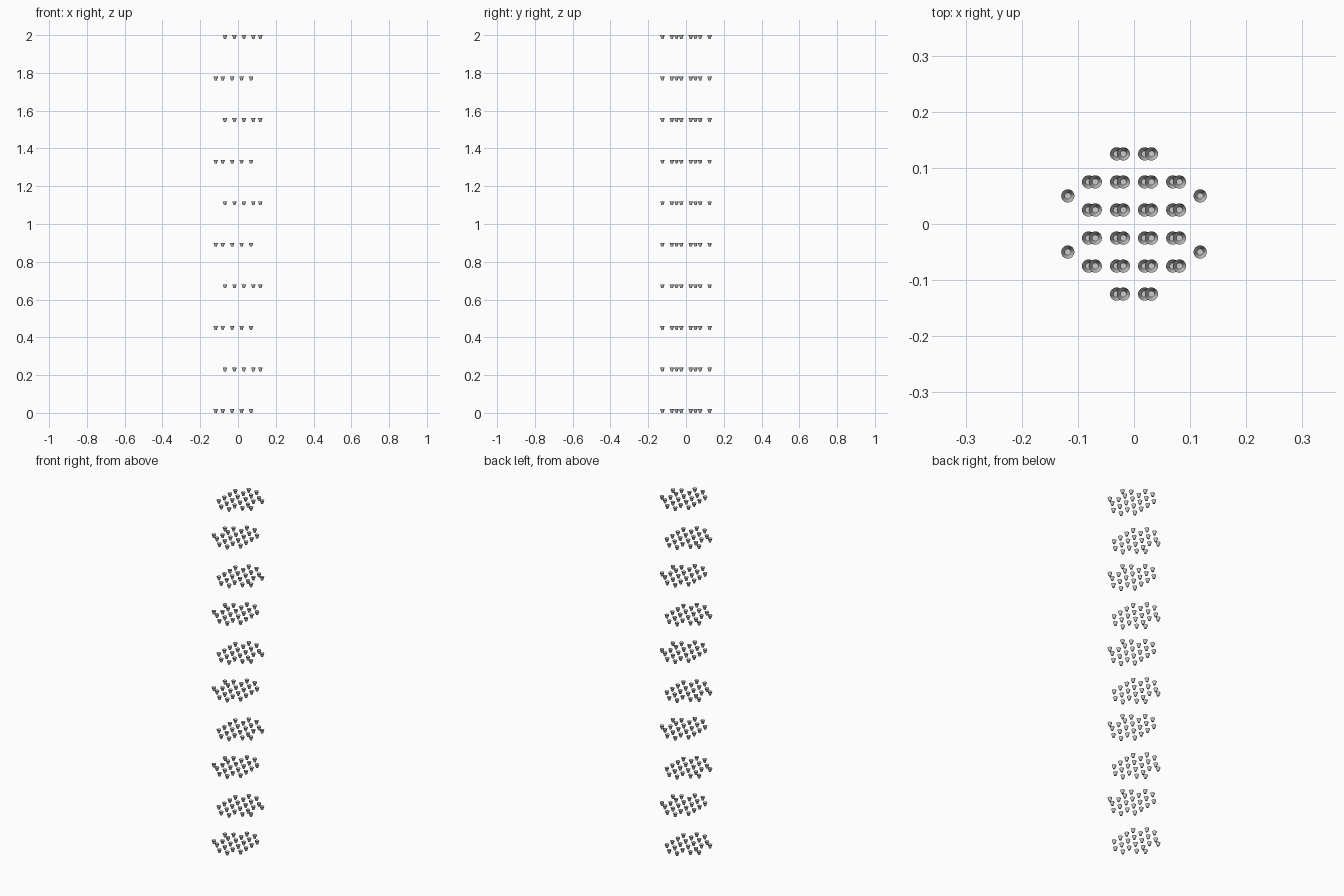
import bpy, bmesh
from mathutils import Matrix

if "Cube" in bpy.data.objects:
    bpy.data.objects.remove(bpy.data.objects["Cube"])

LAYERS, STEP = 10, 0.22
R_TOP, R_BASE, HEIGHT, SIDES = 0.0118, 0.0055, 0.02, 24


def layer_points():
    # rounded 4 x 6 grid plus two outlying cups on the left
    pts = []
    for y in (-0.125, -0.075, -0.025, 0.025, 0.075, 0.125):
        xs = (-0.025, 0.025) if abs(y) > 0.1 else (-0.075, -0.025, 0.025, 0.075)
        pts += [(x - 0.006, y) for x in xs]
    return pts + [(-0.118, -0.05), (-0.118, 0.05)]


def add_cup(bm, x, y, z):
    # open-topped tapered cup with a small flat base
    verts = bmesh.ops.create_cone(
        bm, cap_ends=True, segments=SIDES, radius1=R_BASE, radius2=R_TOP,
        depth=HEIGHT, matrix=Matrix.Translation((x, y, z + HEIGHT / 2)))["verts"]
    faces = {f for v in verts for f in v.link_faces}
    lid = [f for f in faces if f.normal.z > 0.9 or
           (len(f.verts) == SIDES and f.calc_center_median().z > z + HEIGHT / 2)]
    bmesh.ops.delete(bm, geom=lid, context='FACES_ONLY')


# stacked layers, every second one mirrored in x
for i in range(LAYERS):
    side = -1 if i % 2 else 1
    bm = bmesh.new()
    for x, y in layer_points():
        add_cup(bm, side * x, y, i * STEP)
    mesh = bpy.data.meshes.new(f"cup_layer_{i + 1}")
    bm.to_mesh(mesh)
    bm.free()
    obj = bpy.data.objects.new(f"cup_layer_{i + 1}", mesh)
    bpy.context.collection.objects.link(obj)
    obj.select_set(True)
    bpy.context.view_layer.objects.active = obj

bpy.ops.object.shade_smooth_by_angle()
